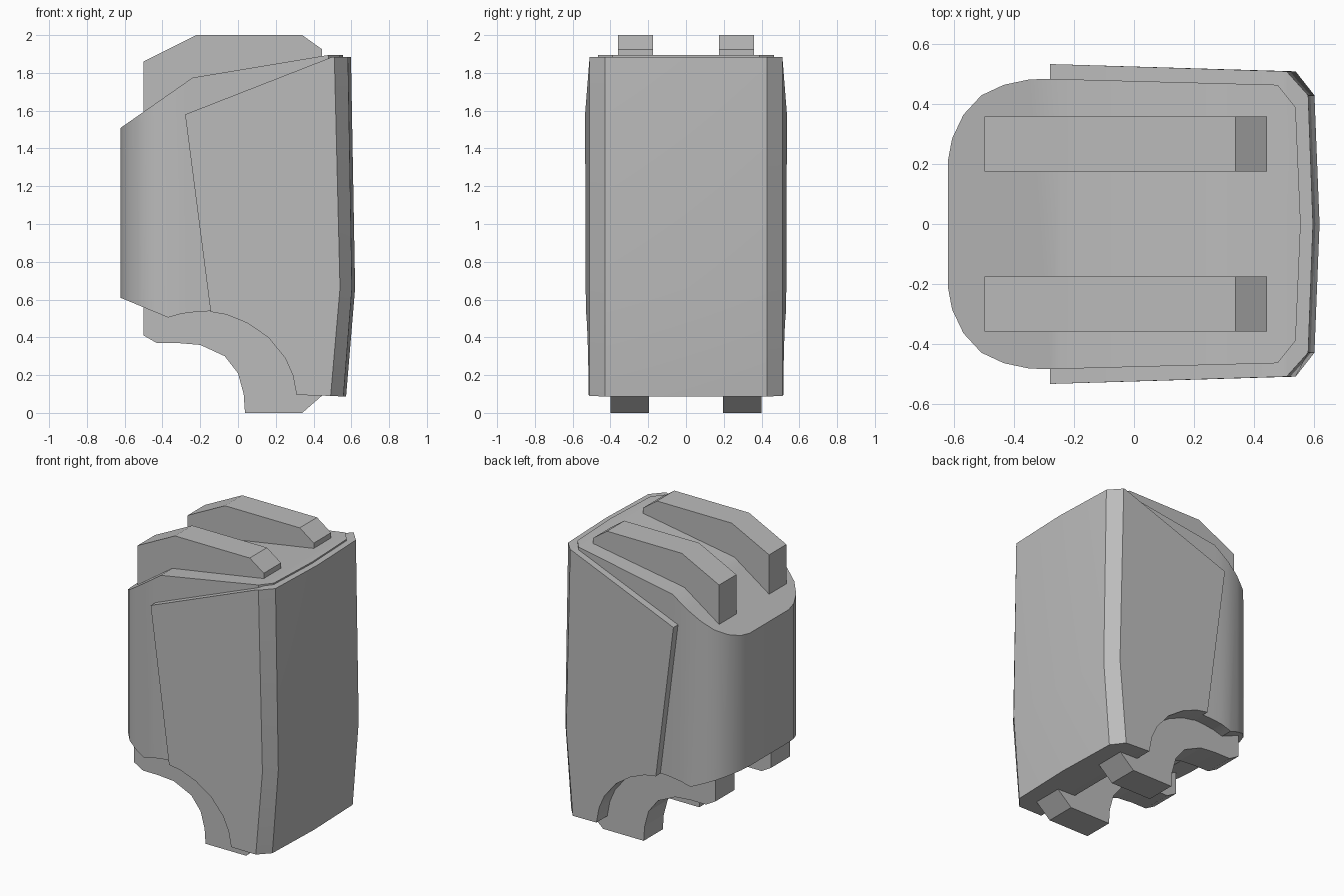
import bpy, bmesh
from math import radians

if "Cube" in bpy.data.objects:
    bpy.data.objects.remove(bpy.data.objects["Cube"], do_unlink=True)

GREY = (0.5, 0.5, 0.5, 1)
grey = bpy.data.materials.new("plain_grey")
grey.use_nodes = True
grey.diffuse_color = GREY
grey.node_tree.nodes["Principled BSDF"].inputs["Base Color"].default_value = GREY


def loft(name, rings):
    """Closed solid through matching rings of 3D points."""
    bm = bmesh.new()
    loops = [[bm.verts.new(p) for p in ring] for ring in rings]
    bm.faces.new(loops[0])
    bm.faces.new(loops[-1])
    for a, b in zip(loops, loops[1:]):
        for i in range(len(a)):
            j = (i + 1) % len(a)
            bm.faces.new((a[i], a[j], b[j], b[i]))
    bmesh.ops.recalc_face_normals(bm, faces=bm.faces)
    mesh = bpy.data.meshes.new(name)
    bm.to_mesh(mesh)
    bm.free()
    mesh.materials.append(grey)
    obj = bpy.data.objects.new(name, mesh)
    bpy.context.collection.objects.link(obj)
    return obj


def side_prism(name, profile, y0, y1):
    return loft(name, [[(x, y, z) for x, z in profile] for y in (y0, y1)])


def mirrored(half):
    return half + [(x, -y) for x, y in reversed(half) if y > 0]


def trim(obj, profile):
    """Keep only the part of obj inside a side profile, then shade it."""
    cutter = side_prism("cutter", profile, -1, 1)
    mod = obj.modifiers.new("trim", "BOOLEAN")
    mod.operation, mod.solver, mod.object = "INTERSECT", "EXACT", cutter
    bpy.ops.object.select_all(action="DESELECT")
    obj.select_set(True)
    bpy.context.view_layer.objects.active = obj
    bpy.ops.object.modifier_apply(modifier=mod.name)
    bpy.data.objects.remove(cutter, do_unlink=True)
    bpy.ops.object.shade_smooth_by_angle(angle=radians(30))


# Arch cut through the underside, from front foot to rear
arch = [(0.31, 0.095), (0.29, 0.2), (0.25, 0.29), (0.16, 0.4), (0.05, 0.475),
        (-0.06, 0.52), (-0.145, 0.535)]

# Rounded core body
plan = mirrored([(0.557, 0), (0.54, 0.39), (0.48, 0.465), (-0.28, 0.485),
                 (-0.35, 0.483), (-0.435, 0.465), (-0.51, 0.43),
                 (-0.57, 0.365), (-0.608, 0.285), (-0.622, 0.21)])
core = loft("core_body", [[(x, y, z) for x, y in plan] for z in (0, 2)])
core_arch = [(x, z + 0.004) for x, z in arch]
trim(core, [(0.6, 0.099)] + core_arch +
     [(-0.22, 0.535), (-0.3, 0.525), (-0.37, 0.505), (-0.7, 0.642),
      (-0.7, 1.454), (-0.24, 1.775), (0.48, 1.895), (0.6, 1.895)])

# Chamfered shell around the sides and nose: height, side, corner, nose
rings = []
for z, side, corner, nose in [(0.085, 0.49, 0.558, 0.572),
                              (0.66, 0.54, 0.603, 0.62),
                              (1.885, 0.51, 0.582, 0.598)]:
    half = [(nose, 0), (corner, 0.43), (side, 0.51), (-0.3, 0.535)]
    rings.append([(x, y, z) for x, y in mirrored(half)])
shell = loft("outer_shell", rings)
trim(shell, [(0.7, 0.08), (0.49, 0.09)] + arch +
     [(-0.28, 1.58), (0.51, 1.889), (0.7, 1.889)])

# Paired top fins and curved lower feet
fin = [(-0.5, 1.5), (-0.5, 1.86), (-0.22, 2), (0.34, 2), (0.445, 1.925),
       (0.445, 1.8)]
foot = [(-0.5, 0.65), (-0.5, 0.41), (-0.43, 0.37), (-0.32, 0.37), (-0.2, 0.36),
        (-0.07, 0.3), (0, 0.21), (0.03, 0.1), (0.037, 0), (0.34, 0),
        (0.455, 0.1), (0.4, 0.3), (0.2, 0.65)]
for label, s in (("left", 1), ("right", -1)):
    side_prism("top_fin_" + label, fin, s * 0.175, s * 0.36)
    side_prism("lower_foot_" + label, foot, s * 0.195, s * 0.4)
